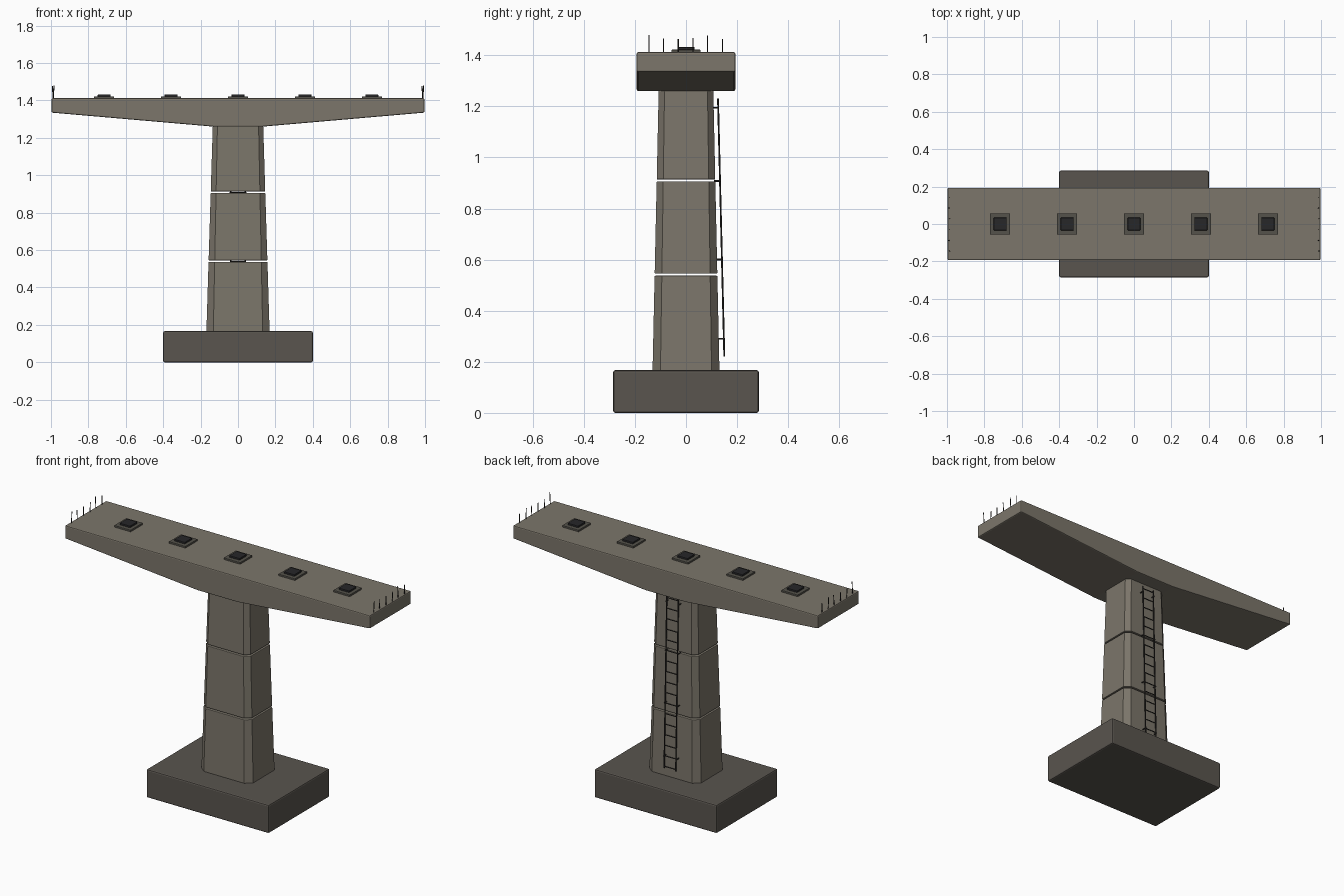
import bpy, bmesh, math
from mathutils import Vector

if "Cube" in bpy.data.objects:
    bpy.data.objects.remove(bpy.data.objects["Cube"])


def material(name, rgb):
    m = bpy.data.materials.new(name)
    m.diffuse_color = (*rgb, 1)
    m.use_nodes = True
    m.node_tree.nodes["Principled BSDF"].inputs["Base Color"].default_value = m.diffuse_color
    return m


CONCRETE = material("concrete", (0.20, 0.18, 0.145))
DARK_CONCRETE = material("dark_concrete", (0.10, 0.09, 0.077))
PLINTH = material("plinth_concrete", (0.09, 0.085, 0.07))
RUBBER = material("rubber", (0.02, 0.02, 0.022))
STEEL = material("steel", (0.03, 0.027, 0.025))


def finish(name, bm, mat, bevel=0):
    bmesh.ops.recalc_face_normals(bm, faces=bm.faces)
    me = bpy.data.meshes.new(name)
    bm.to_mesh(me)
    bm.free()
    me.materials.append(mat)
    ob = bpy.data.objects.new(name, me)
    bpy.context.collection.objects.link(ob)
    if bevel:
        mod = ob.modifiers.new("bevel", 'BEVEL')
        mod.width, mod.segments, mod.limit_method = bevel, 2, 'ANGLE'
        mod.angle_limit = math.radians(50)
    return ob


def loft(name, lower, upper, mat, bevel=0):
    """Solid between two matching closed outlines."""
    bm = bmesh.new()
    a = [bm.verts.new(p) for p in lower]
    b = [bm.verts.new(p) for p in upper]
    n = len(a)
    bm.faces.new(a)
    bm.faces.new(b)
    for i in range(n):
        j = (i + 1) % n
        bm.faces.new((a[i], a[j], b[j], b[i]))
    return finish(name, bm, mat, bevel)


def box(name, cx, hx, hy, z0, z1, mat, bevel=0):
    ring = [(cx - hx, -hy), (cx + hx, -hy), (cx + hx, hy), (cx - hx, hy)]
    return loft(name, [(x, y, z0) for x, y in ring], [(x, y, z1) for x, y in ring], mat, bevel)


def add_rod(bm, p, q, r, sides=8):
    p, q = Vector(p), Vector(q)
    d = q - p
    rot = d.to_track_quat('Z', 'Y').to_matrix().to_4x4()
    rot.translation = (p + q) / 2
    bmesh.ops.create_cone(bm, cap_ends=True, segments=sides, radius1=r, radius2=r,
                          depth=d.length, matrix=rot)


# Footing
box("footing", 0, 0.40, 0.285, 0, 0.167, DARK_CONCRETE, 0.008)


# Tapered column in three segments with open joints
def section(z):
    t = (z - 0.165) / 1.095
    hx, hy = 0.169 - 0.034 * t, 0.131 - 0.024 * t
    cx, cy = 0.037 - 0.012 * t, 0.031 - 0.008 * t
    return [(-hx + cx, -hy, z), (hx - cx, -hy, z), (hx, -hy + cy, z), (hx, hy - cy, z),
            (hx - cx, hy, z), (-hx + cx, hy, z), (-hx, hy - cy, z), (-hx, -hy + cy, z)]


for i, (z0, z1) in enumerate([(0.165, 0.537), (0.545, 0.906), (0.914, 1.262)]):
    loft(f"column_segment_{i + 1}", section(z0), section(z1), CONCRETE, 0.003)

# Hammerhead cap beam
profile = [(-0.997, 1.412), (-0.997, 1.335), (-0.13, 1.26),
           (0.13, 1.26), (0.997, 1.335), (0.997, 1.412)]
loft("cap_beam", [(x, -0.193, z) for x, z in profile],
     [(x, 0.193, z) for x, z in profile], CONCRETE, 0.006)

# Bearing plinths and pads
for i in range(5):
    x = (i - 2) * 0.358
    box(f"bearing_plinth_{i + 1}", x, 0.054, 0.057, 1.408, 1.422, PLINTH, 0.002)
    box(f"bearing_pad_{i + 1}", x, 0.034, 0.034, 1.42, 1.432, RUBBER, 0.002)

# Exposed reinforcing bars at both ends
for side, label in ((-1, "left"), (1, "right")):
    bm = bmesh.new()
    for k in range(6):
        y = -0.145 + k * 0.0575
        top = (1.48, 1.465, 1.463, 1.468, 1.478, 1.464)[k]
        lean = (0.004, -0.004, 0.0)[k % 3]
        add_rod(bm, (side * 0.988, y, 1.40), (side * 0.988 + lean, y, top), 0.0024, 6)
    finish(f"rebar_{label}", bm, STEEL)


# Access ladder on the back face
def rail_y(z):
    return 0.15 - (z - 0.22) * 0.0245


bm = bmesh.new()
for s in (-1, 1):
    add_rod(bm, (s * 0.038, rail_y(0.22), 0.22), (s * 0.038, rail_y(1.23), 1.23), 0.0035)
for k in range(17):
    z = 0.23 + k * 0.0617
    add_rod(bm, (-0.038, rail_y(z), z), (0.038, rail_y(z), z), 0.0026, 6)
finish("ladder", bm, STEEL)

# Ladder stand-off brackets
bm = bmesh.new()
for z in (0.29, 0.60, 0.908, 1.195):
    face_y = section(z)[4][1]
    for s in (-1, 1):
        add_rod(bm, (s * 0.042, face_y - 0.006, z), (s * 0.042, rail_y(z) + 0.002, z), 0.0035)
finish("ladder_brackets", bm, STEEL)
